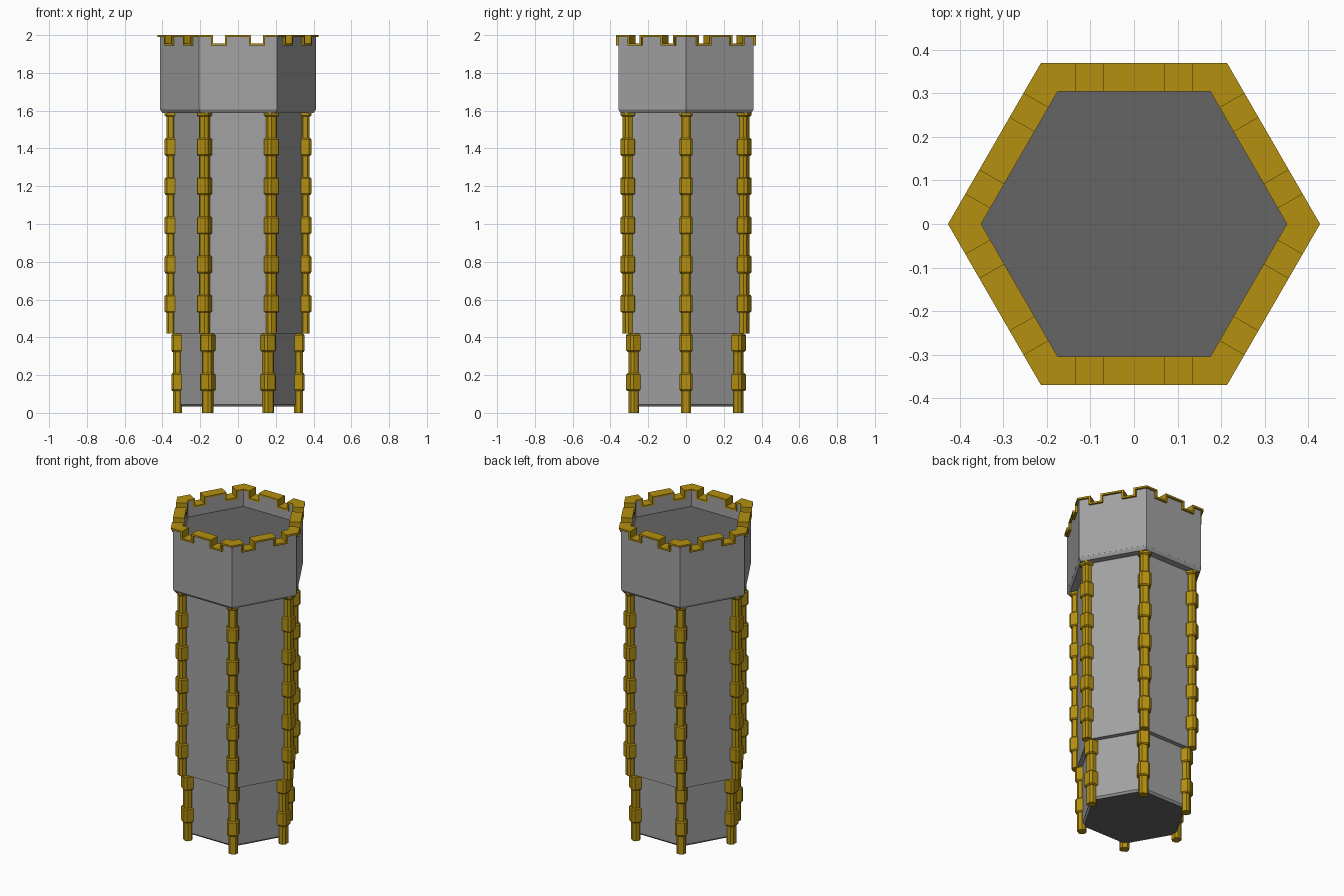
import bpy, bmesh, math
from mathutils import Matrix, Vector

cube = bpy.data.objects.get("Cube")
if cube:
    bpy.data.objects.remove(cube, do_unlink=True)


def material(name, colour):
    m = bpy.data.materials.new(name)
    m.use_nodes = True
    m.diffuse_color = (*colour, 1)
    m.node_tree.nodes["Principled BSDF"].inputs["Base Color"].default_value = (*colour, 1)
    return m


STONE = material("grey stone", (0.36, 0.36, 0.36))
DARK = material("dark stone", (0.13, 0.13, 0.13))
GOLD = material("gold trim", (0.46, 0.28, 0.005))
SIDES = 6
STEP = math.tau / SIDES


def finish(name, bm, *mats):
    bmesh.ops.remove_doubles(bm, verts=bm.verts, dist=0.0002)
    bmesh.ops.recalc_face_normals(bm, faces=bm.faces)
    mesh = bpy.data.meshes.new(name)
    bm.to_mesh(mesh)
    bm.free()
    for m in mats:
        mesh.materials.append(m)
    obj = bpy.data.objects.new(name, mesh)
    bpy.context.collection.objects.link(obj)
    return obj


def loft(bm, rings):
    """Skin a stack of rings and close both ends."""
    loops = [[bm.verts.new(p) for p in ring] for ring in rings]
    n = len(loops[0])
    for a, b in zip(loops, loops[1:]):
        for i in range(n):
            j = (i + 1) % n
            bm.faces.new((a[i], a[j], b[j], b[i]))
    bm.faces.new(loops[0][::-1])
    bm.faces.new(loops[-1])


def hexagon(radius, z):
    return [(radius * math.cos(k * STEP), radius * math.sin(k * STEP), z) for k in range(SIDES)]


def hex_tower(name, profile, *mats):
    bm = bmesh.new()
    loft(bm, [hexagon(r, z) for r, z in profile])
    return finish(name, bm, *mats)


# Hexagonal shaft in two stages, with a dark underside
lower = hex_tower("lower_shaft", [(0.308, 0.033), (0.32, 0.045), (0.32, 0.425)], STONE, DARK)
for face in lower.data.polygons:
    if face.normal.z < -0.9:
        face.material_index = 1
hex_tower("upper_shaft", [(0.352, 0.42), (0.352, 1.6)], STONE)

# Flared base under the battlements, and the roof floor
hex_tower("parapet_base", [(0.4, 1.588), (0.412, 1.605), (0.412, 1.62)], STONE)
hex_tower("roof_floor", [(0.354, 1.87), (0.354, 1.89)], DARK)


# Corner columns: chamfered bars with evenly spaced blocks
def chamfered(radial, tangent, cut, z, grow=0.0):
    a, b = radial / 2 + grow, tangent / 2 + grow
    quarter = [(a, b - cut), (a - cut, b)]
    pts = quarter + [(-x, y) for x, y in quarter[::-1]]
    pts += [(-x, -y) for x, y in pts]
    return [(x, y, z) for x, y in pts]


def columns(name, radius, z0, z1, blocks):
    bm = bmesh.new()
    loft(bm, [chamfered(0.048, 0.054, 0.012, z) for z in (z0, z1)])
    for mid in blocks:
        levels = ((-0.047, -0.005), (-0.04, 0), (0.04, 0), (0.047, -0.005))
        loft(bm, [chamfered(0.066, 0.07, 0.012, mid + dz, g) for dz, g in levels])
    bmesh.ops.translate(bm, verts=bm.verts, vec=(radius, 0, 0))
    wedge = bm.verts[:] + bm.edges[:] + bm.faces[:]
    for k in range(1, SIDES):
        copy = bmesh.ops.duplicate(bm, geom=wedge)["geom"]
        bmesh.ops.rotate(bm, verts=[v for v in copy if isinstance(v, bmesh.types.BMVert)],
                         matrix=Matrix.Rotation(k * STEP, 3, "Z"))
    finish(name, bm, GOLD)


GAP = 0.2075
columns("lower_columns", 0.32, 0.0, 0.42, [0.163 + i * GAP for i in range(2)])
columns("upper_columns", 0.355, 0.42, 1.6, [0.578 + i * GAP for i in range(6)])


# Battlements: one stepped outline per side, mitred at the corners
def wall_ring(name, outline, inner, outer, mat):
    bm = bmesh.new()
    for k in range(SIDES):
        turn = Matrix.Rotation((k + 0.5) * STEP, 3, "Z")

        def place(flat):
            limit = flat * math.tan(STEP / 2)
            return [bm.verts.new(turn @ Vector((flat, max(-limit, min(limit, t)), z)))
                    for t, z in outline]

        a, b = place(inner), place(outer)
        bm.faces.new(a)
        bm.faces.new(b)
        for i in range(len(outline)):
            j = (i + 1) % len(outline)
            # the mitred ends stay open so neighbouring sides join
            if not (outline[i][0] == outline[j][0] and abs(outline[i][0]) == 1):
                bm.faces.new((a[i], a[j], b[j], b[i]))
    finish(name, bm, mat)


def crenel_line(drop):
    """Stepped top line; drop moves it inward into the stone."""
    high, low = 2.0 - drop, 1.955 - drop
    near, far = 0.07 - drop, 0.133 + drop
    right = [(near, high), (near, low), (far, low), (far, high), (1, high)]
    return [(-t, z) for t, z in right[::-1]] + right


TRIM = 0.011
stone_top = crenel_line(TRIM)
wall_ring("parapet_wall", stone_top + [(1, 1.61), (-1, 1.61)], 0.306, 0.357, STONE)
wall_ring("battlement_trim", crenel_line(0) + stone_top[::-1], 0.304, 0.37, GOLD)
